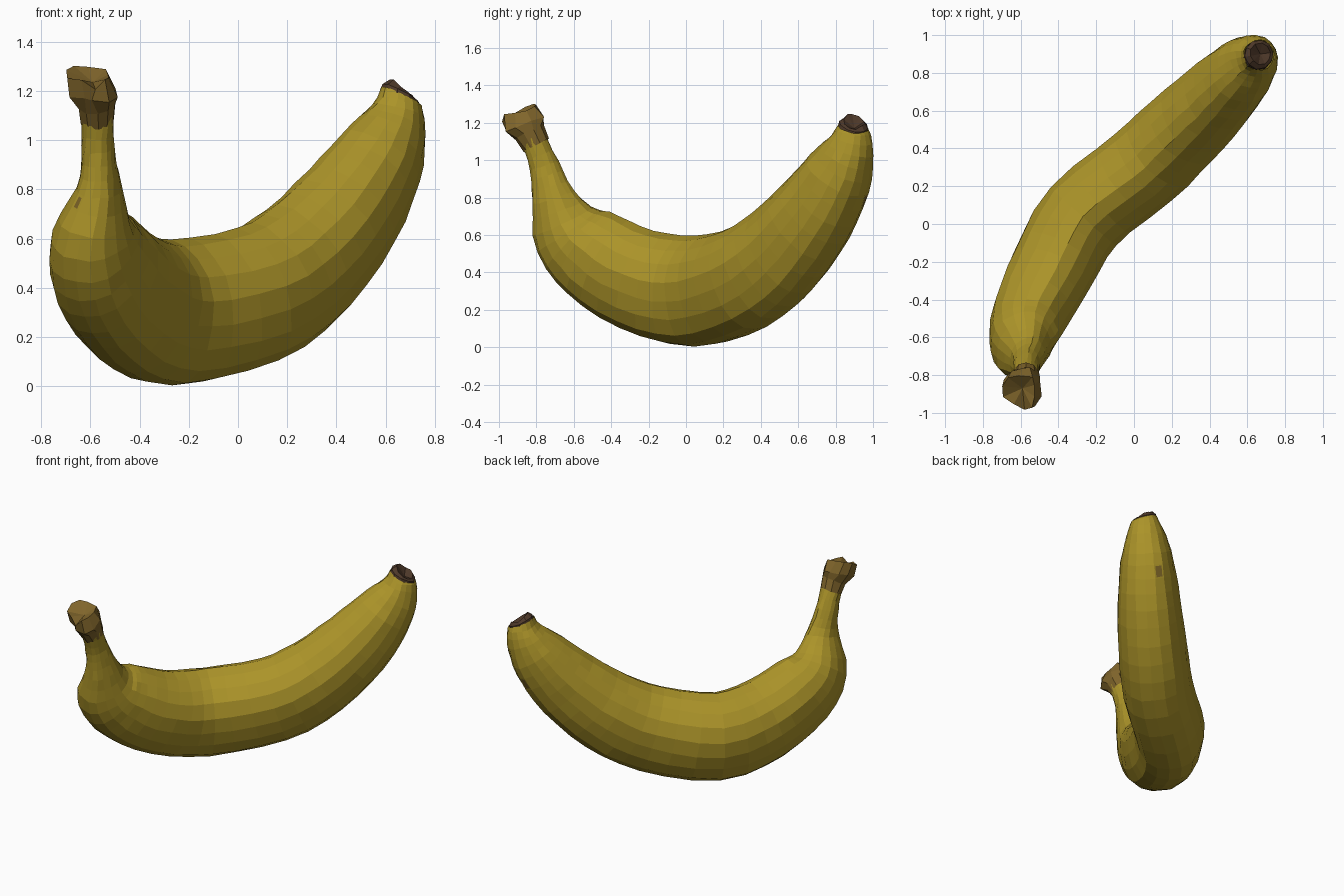
import bpy, bmesh, math, random
from mathutils import Vector

if "Cube" in bpy.data.objects:
    bpy.data.objects.remove(bpy.data.objects["Cube"])

random.seed(4)


def material(name, rgb):
    m = bpy.data.materials.new(name)
    m.diffuse_color = (*rgb, 1)
    m.use_nodes = True
    m.node_tree.nodes["Principled BSDF"].inputs["Base Color"].default_value = m.diffuse_color
    return m


YELLOW = material("ripe yellow", (0.41, 0.295, 0.022))
STEM = material("dry stem brown", (0.215, 0.13, 0.024))
DARK = material("dark tip brown", (0.075, 0.04, 0.022))
SPOT = material("bruise brown", (0.20, 0.125, 0.02))


def catmull(rows, steps):
    """Smoothly resample rows of numbers."""
    out = []
    for i in range(len(rows) - 1):
        p0, p1, p2, p3 = (rows[max(0, min(len(rows) - 1, i + k))] for k in (-1, 0, 1, 2))
        for s in range(steps):
            t = s / steps
            out.append([0.5 * (2 * b + (c - a) * t + (2 * a - 5 * b + 4 * c - d) * t * t
                               + (3 * b - a - 3 * c + d) * t ** 3)
                        for a, b, c, d in zip(p0, p1, p2, p3)])
    return out + [list(rows[-1])]


def tube(rows, sides, side_start, side_end, ridge=0.0, jitter=0.0):
    """Loft ellipses (x, y, z, in-plane radius, lateral radius) into a bmesh."""
    bm = bmesh.new()
    pts = [Vector(r[:3]) for r in rows]
    n = len(rows)
    rings = []
    for i, r in enumerate(rows):
        tan = (pts[min(i + 1, n - 1)] - pts[max(i - 1, 0)]).normalized()
        side = side_start.lerp(side_end, min(1, i / (n - 1) * 2))
        side = (side - tan * side.dot(tan)).normalized()
        inner = side.cross(tan)
        ring = []
        for k in range(sides):
            a = 2 * math.pi * k / sides
            f = 1 + ridge * math.cos(5 * a)
            p = pts[i] + (inner * math.cos(a) * r[3] + side * math.sin(a) * r[4]) * f
            p += Vector([random.uniform(-jitter, jitter) for _ in range(3)])
            ring.append(bm.verts.new(p))
        rings.append(ring)
    for r0, r1 in zip(rings, rings[1:]):
        for k in range(sides):
            j = (k + 1) % sides
            bm.faces.new((r0[k], r0[j], r1[j], r1[k]))
    return bm, rings


def fan(bm, ring, centre):
    c = bm.verts.new(centre)
    for k in range(len(ring)):
        bm.faces.new((ring[k], ring[(k + 1) % len(ring)], c))


def finish(bm, name, mats):
    bmesh.ops.recalc_face_normals(bm, faces=bm.faces)
    me = bpy.data.meshes.new(name)
    bm.to_mesh(me)
    bm.free()
    for m in mats:
        me.materials.append(m)
    ob = bpy.data.objects.new(name, me)
    bpy.context.collection.objects.link(ob)
    return ob


X_SIDE = Vector((1, 0, 0))
DIAGONAL = Vector((0.71, -0.70, 0))

# Curved fruit body, from the neck to the blossom end
body_rows = [
    (-0.57, -0.82, 1.12, 0.070, 0.068),
    (-0.57, -0.76, 0.97, 0.080, 0.066),
    (-0.565, -0.71, 0.80, 0.120, 0.092),
    (-0.59, -0.63, 0.62, 0.205, 0.165),
    (-0.555, -0.49, 0.49, 0.255, 0.20),
    (-0.44, -0.25, 0.355, 0.28, 0.222),
    (-0.27, 0.04, 0.293, 0.295, 0.23),
    (0.06, 0.31, 0.365, 0.285, 0.23),
    (0.27, 0.51, 0.51, 0.27, 0.225),
    (0.45, 0.685, 0.72, 0.24, 0.205),
    (0.57, 0.81, 0.92, 0.195, 0.175),
    (0.635, 0.875, 1.07, 0.135, 0.13),
    (0.66, 0.895, 1.18, 0.082, 0.080),
]
bm, rings = tube(catmull(body_rows, 3), 18, X_SIDE, DIAGONAL, 0.022, 0.003)
for v in rings[-1]:
    v.co.z -= 0.25 * (v.co.x - 0.66)
bm.normal_update()
# Two small bruises
for spot in (Vector((-0.66, -0.79, 0.73)), Vector((0.61, 0.95, 0.75))):
    face = min(bm.faces, key=lambda f: (f.calc_center_median() - spot).length)
    bmesh.ops.inset_individual(bm, faces=[face], thickness=0.014)
    face.material_index = 1
finish(bm, "banana_body", [YELLOW, SPOT])

# Torn, flared stem end
stem_rows = [
    (-0.57, -0.80, 1.08, 0.076, 0.069),
    (-0.572, -0.835, 1.145, 0.088, 0.078),
    (-0.588, -0.865, 1.20, 0.120, 0.088),
    (-0.598, -0.885, 1.255, 0.100, 0.088),
]
bm, rings = tube(stem_rows, 10, X_SIDE, X_SIDE, 0, 0.004)
for ring in rings[2:]:
    for v in ring:
        v.co += Vector([random.uniform(-0.02, 0.02) for _ in range(3)])
        v.co.z -= 0.2 * (v.co.x + 0.59)
fan(bm, rings[-1], (-0.59, -0.87, 1.235))
finish(bm, "stem_end", [STEM])

# Dark ragged blossom end, tilted with a sunken centre
tip_rows = [
    (0.658, 0.893, 1.165, 0.080, 0.078),
    (0.663, 0.897, 1.190, 0.080, 0.076),
    (0.668, 0.900, 1.205, 0.058, 0.056),
]
bm, rings = tube(tip_rows, 10, DIAGONAL, DIAGONAL, 0, 0.003)
for ring in rings:
    for v in ring:
        v.co.z -= 0.25 * (v.co.x - 0.66)
for v in rings[-1]:
    v.co.z += random.uniform(-0.012, 0.014)
fan(bm, rings[-1], (0.668, 0.90, 1.17))
finish(bm, "blossom_tip", [DARK])
